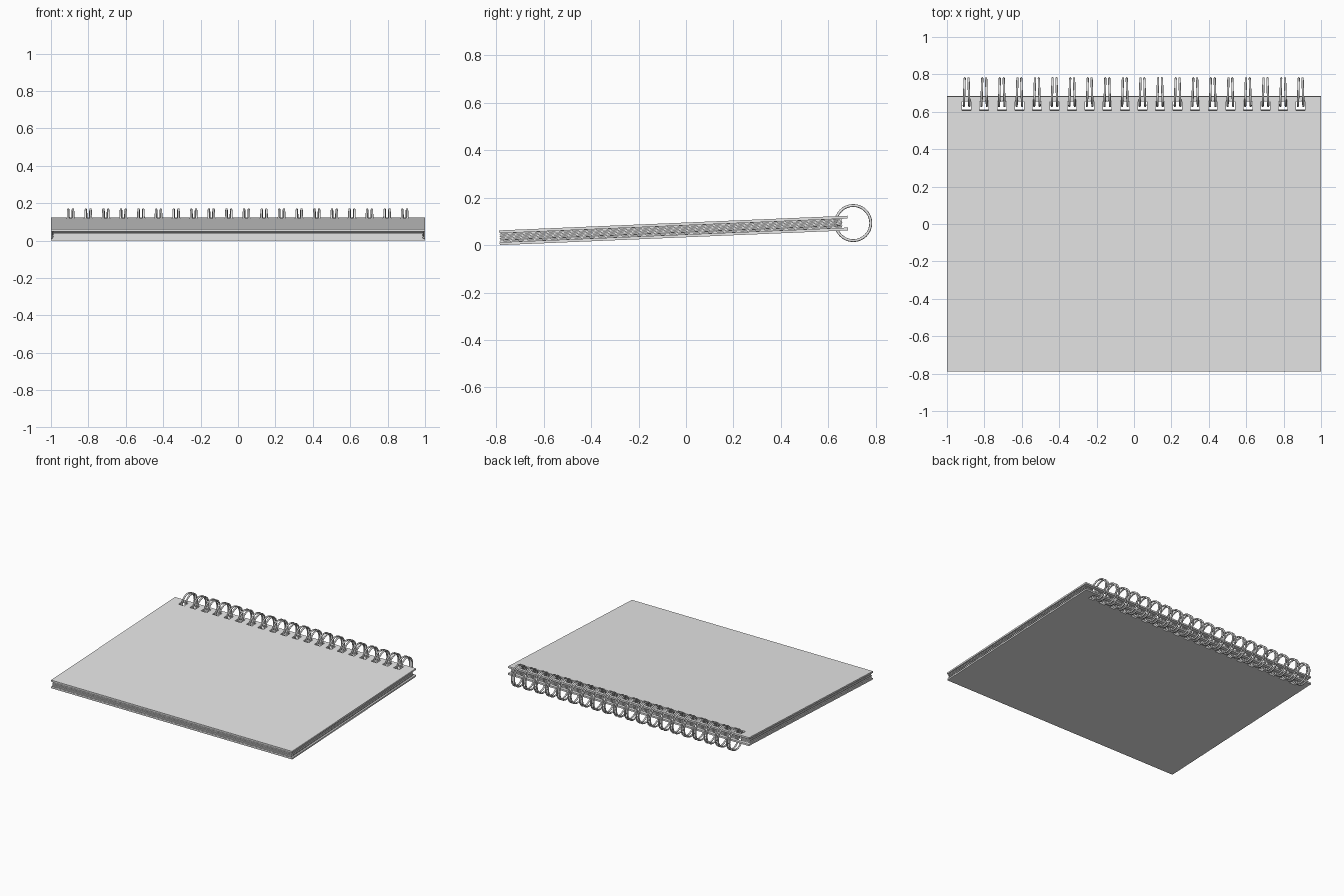
import bpy, bmesh, math, random

random.seed(4)
cube = bpy.data.objects.get("Cube")
if cube:
    bpy.data.objects.remove(cube, do_unlink=True)

FRONT, COVER_BACK, PAGE_BACK = -0.785, 0.685, 0.658
HOLE_Y = (0.61, 0.66)
HOLE_HALF = 0.024
RISE = math.atan(0.062 / 1.47)
CENTRES = [-0.895 + 0.094 * i for i in range(20)]
BOARD = 0.012
BLOCK = 0.038


def material(name, value):
    mat = bpy.data.materials.new(name)
    mat.use_nodes = True
    colour = (value, value, value, 1)
    mat.diffuse_color = colour
    mat.node_tree.nodes["Principled BSDF"].inputs["Base Color"].default_value = colour
    return mat


grey = material("light grey", 0.8)


def add_sheet(bm, half, ys, z, dx=0, dy=0):
    """Flat sheet whose second row of cells is pierced at every ring."""
    xs = [-half]
    for c in CENTRES:
        xs += [c - HOLE_HALF - dx, c + HOLE_HALF - dx]
    xs.append(half)
    rows = [[bm.verts.new((x + dx, y - FRONT + dy, z)) for x in xs] for y in ys]
    for j in range(len(ys) - 1):
        for i in range(len(xs) - 1):
            if j == 1 and i % 2 == 1:
                continue
            bm.faces.new((rows[j][i], rows[j][i + 1], rows[j + 1][i + 1], rows[j + 1][i]))


def finish(bm, name):
    loose = [v for v in bm.verts if not v.link_faces]
    bmesh.ops.delete(bm, geom=loose, context='VERTS')
    mesh = bpy.data.meshes.new(name)
    bm.to_mesh(mesh)
    bm.free()
    mesh.materials.append(grey)
    obj = bpy.data.objects.new(name, mesh)
    bpy.context.collection.objects.link(obj)
    return obj


def tilted(bm, name, thickness):
    obj = finish(bm, name)
    obj.location.y = FRONT
    obj.rotation_euler.x = RISE
    solid = obj.modifiers.new("thickness", 'SOLIDIFY')
    solid.thickness = thickness
    solid.offset = 1


# Covers with square binding holes
for name, z in (("back_cover", 0), ("front_cover", BOARD + BLOCK)):
    bm = bmesh.new()
    add_sheet(bm, 1.0, (FRONT, *HOLE_Y, COVER_BACK), z)
    tilted(bm, name, BOARD)

# Stack of pages, slotted along the bound edge
bm = bmesh.new()
COUNT = 14
step = BLOCK / COUNT
for k in range(COUNT):
    add_sheet(bm, 0.99, (FRONT, HOLE_Y[0], PAGE_BACK), BOARD + step * (k + 0.1),
              random.uniform(-0.004, 0.004), random.uniform(0, 0.004))
tilted(bm, "pages", step * 0.8)

# Twin wire rings
RING, WIRE = 0.074, 0.006
for n, c in enumerate(CENTRES):
    for side in (-1, 1):
        bpy.ops.mesh.primitive_torus_add(
            major_radius=RING, minor_radius=WIRE, major_segments=32, minor_segments=8,
            location=(c + side * 0.0125, 0.705, 0.093),
            rotation=(0, math.pi / 2, side * 0.03))
        ring = bpy.context.object
        ring.name = f"binding_ring_{n + 1}_{'left' if side > 0 else 'right'}"
        ring.data.materials.append(grey)
        bpy.ops.object.shade_smooth_by_angle(angle=math.radians(60))
